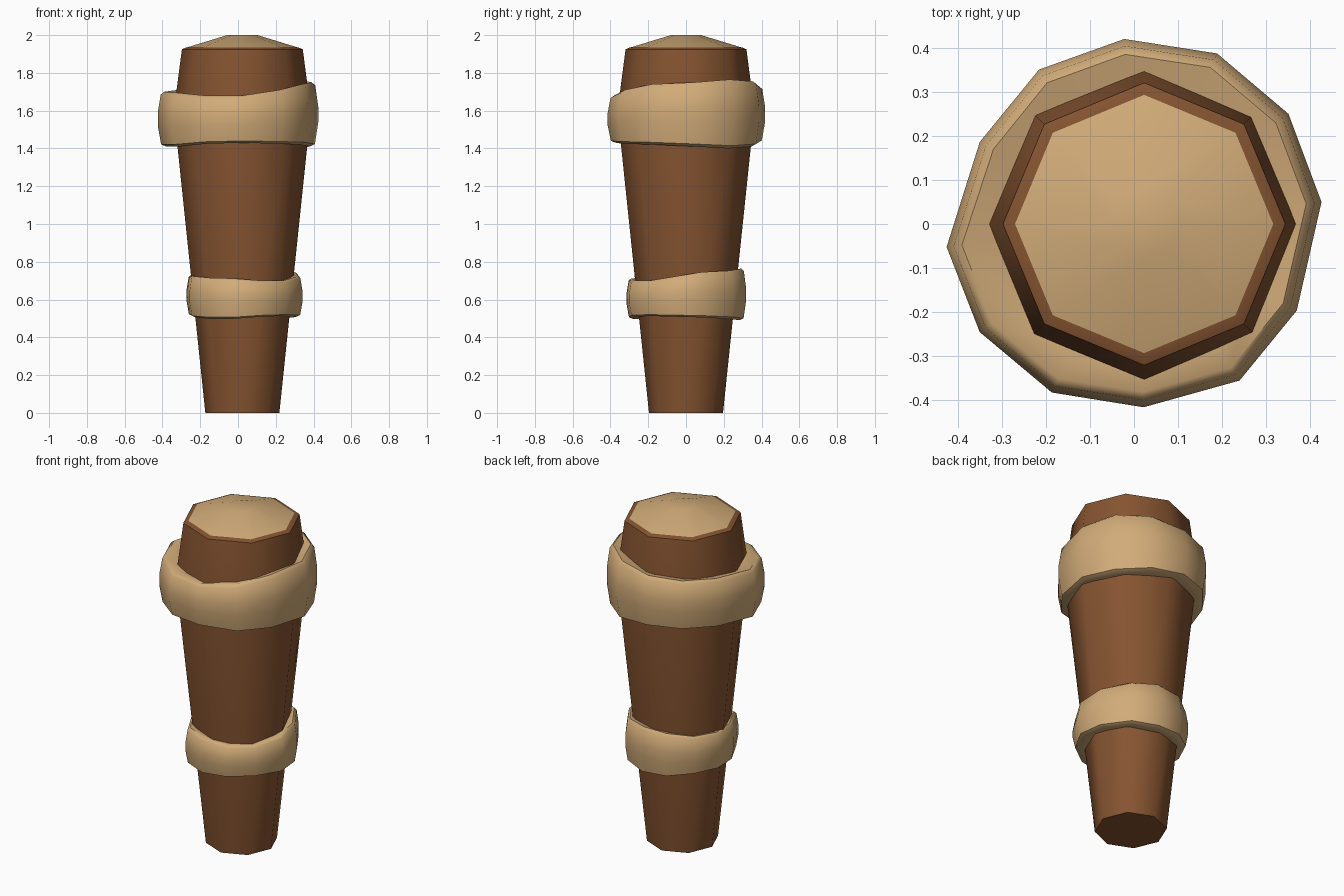
import bpy, bmesh, math

if "Cube" in bpy.data.objects:
    bpy.data.objects.remove(bpy.data.objects["Cube"])


def material(name, col):
    m = bpy.data.materials.new(name)
    m.diffuse_color = (*col, 1)
    m.use_nodes = True
    m.node_tree.nodes["Principled BSDF"].inputs["Base Color"].default_value = m.diffuse_color
    return m


brown = material("brown wood", (0.235, 0.088, 0.030))
tan = material("tan band", (0.64, 0.41, 0.19))


def loft(name, rings, mat, angle, closed=False):
    """Skin a stack of equal-length point rings, capping the ends or closing the section."""
    bm = bmesh.new()
    loops = [[bm.verts.new(p) for p in ring] for ring in rings]
    n = len(loops[0])
    pairs = list(zip(loops, loops[1:]))
    if closed:
        pairs.append((loops[-1], loops[0]))
    else:
        bm.faces.new(loops[0][::-1])
        bm.faces.new(loops[-1])
    for a, b in pairs:
        for i in range(n):
            j = (i + 1) % n
            bm.faces.new((a[i], a[j], b[j], b[i]))
    bmesh.ops.recalc_face_normals(bm, faces=bm.faces)
    me = bpy.data.meshes.new(name)
    bm.to_mesh(me)
    bm.free()
    me.materials.append(mat)
    ob = bpy.data.objects.new(name, me)
    bpy.context.collection.objects.link(ob)
    bpy.ops.object.select_all(action='DESELECT')
    bpy.context.view_layer.objects.active = ob
    ob.select_set(True)
    bpy.ops.object.shade_smooth_by_angle(angle=math.radians(angle))
    return ob


CX = 0.023


def octagon(r, z):
    return [(CX + r * math.cos(i * math.pi / 4), r * math.sin(i * math.pi / 4), z)
            for i in range(8)]


# Tapered eight-sided shaft with a slightly narrowing head
loft("shaft", [octagon(r, z) for r, z in
               [(0.196, 0), (0.358, 1.55), (0.352, 1.68), (0.320, 1.925), (0.296, 1.935)]],
     brown, 50)

# Shallow domed cap
loft("end_cap", [octagon(r, z) for r, z in [(0.296, 1.934), (0.08, 2.0)]], tan, 50)

# Uneven twelve-sided band: angle, radius, bottom, top
BAND = [(-173, .428, 1.41, 1.70), (-145, .427, 1.41, 1.695), (-116, .425, 1.425, 1.68),
        (-87, .416, 1.43, 1.68), (-56, .428, 1.425, 1.71), (-28, .418, 1.42, 1.74),
        (6.7, .428, 1.41, 1.75), (35.5, .430, 1.40, 1.765), (64, .430, 1.41, 1.755),
        (93, .420, 1.43, 1.73), (121.6, .411, 1.43, 1.72), (152, .396, 1.42, 1.71)]
# Section: inset from the outer radius, height fraction
SECTION = [(0.12, 0.04), (0.045, 0.0), (0.018, 0.04), (0.0, 0.38),
           (0.0, 0.62), (0.016, 0.95), (0.035, 1.0), (0.12, 0.93)]


def band(name, cx, z, scale, turn):
    rings = []
    for inset, f in SECTION:
        ring = []
        for a, r, lo, hi in BAND:
            t = math.radians(a + turn)
            rr = (r - inset) * scale
            ring.append((cx + rr * math.cos(t), rr * math.sin(t),
                         z + (lo + (hi - lo) * f - 1.57) * scale))
        rings.append(ring)
    loft(name, rings, tan, 50, closed=True)


band("upper_band", 0.0, 1.57, 1.0, 0)
band("lower_band", 0.027, 0.618, 0.75, 45)
